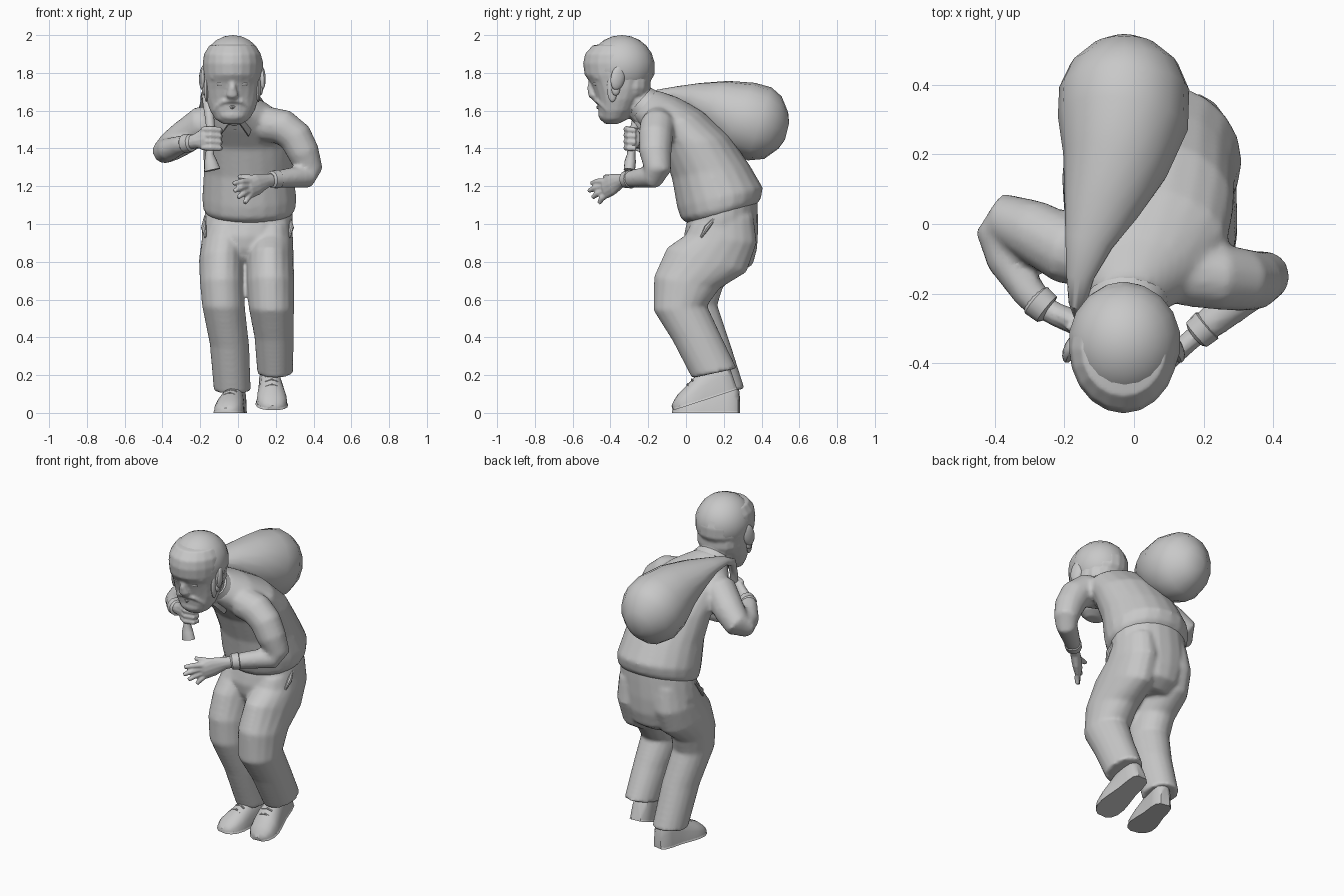
import bpy, bmesh, math
from mathutils import Vector, Matrix

grey = bpy.data.materials.new("plain_grey")
grey.diffuse_color = (0.58, 0.58, 0.58, 1)


def finish(name, bm):
    bmesh.ops.recalc_face_normals(bm, faces=bm.faces)
    me = bpy.data.meshes.new(name)
    bm.to_mesh(me)
    bm.free()
    me.materials.append(grey)
    ob = bpy.data.objects.new(name, me)
    bpy.context.collection.objects.link(ob)
    return ob


def loft(name, rings):
    """Skin a list of point rings and cap both ends."""
    bm = bmesh.new()
    vs = [[bm.verts.new(p) for p in r] for r in rings]
    n = len(vs[0])
    for a, b in zip(vs, vs[1:]):
        for i in range(n):
            j = (i + 1) % n
            bm.faces.new((a[i], a[j], b[j], b[i]))
    bm.faces.new(vs[0])
    bm.faces.new(vs[-1])
    return finish(name, bm)


def stack(name, rows, n=18):
    """Rows of x, y, z, half width, half depth, tilt in degrees."""
    rings = []
    for x, y, z, rx, ry, tilt in rows:
        t = math.radians(tilt)
        ring = []
        for i in range(n):
            a = math.tau * i / n
            d = ry * math.sin(a)
            ring.append((x + rx * math.cos(a), y + d * math.cos(t), z + d * math.sin(t)))
        rings.append(ring)
    return loft(name, rings)


def tube(name, path, ref=(1, 0, 0), n=12):
    """Rows of x, y, z, radius and optional second radius, swept along the path."""
    pts = [Vector(p[:3]) for p in path]
    rings = []
    for k, p in enumerate(path):
        t = (pts[min(k + 1, len(pts) - 1)] - pts[max(k - 1, 0)]).normalized()
        r = Vector(ref)
        u = (r - t * r.dot(t)).normalized()
        v = t.cross(u)
        ra, rb = p[3], p[-1]
        rings.append([pts[k] + u * ra * math.cos(math.tau * i / n) + v * rb * math.sin(math.tau * i / n)
                      for i in range(n)])
    return loft(name, rings)


def ball(name, loc, size, rot=(0, 0, 0), seg=14, rows=9):
    bm = bmesh.new()
    bmesh.ops.create_uvsphere(bm, u_segments=seg, v_segments=rows, radius=1)
    m = Matrix.LocRotScale(Vector(loc), None, None)
    m = m @ Matrix.Rotation(rot[2], 4, 'Z') @ Matrix.Rotation(rot[0], 4, 'X') @ Matrix.Diagonal((*size, 1))
    bmesh.ops.transform(bm, matrix=m, verts=bm.verts)
    return finish(name, bm)


def blend(name, parts, voxel, smooth):
    """Fuse overlapping parts into one softly blended skin."""
    bm = bmesh.new()
    for p in parts:
        bm.from_mesh(p.data)
        bpy.data.objects.remove(p)
    ob = finish(name, bm)
    r = ob.modifiers.new("fuse", 'REMESH')
    r.mode, r.voxel_size, r.use_smooth_shade = 'VOXEL', voxel, True
    s = ob.modifiers.new("soften", 'SMOOTH')
    s.factor, s.iterations = .5, smooth


# Jumper: leaning body and both sleeves
Y, Z = (0, 1, 0), (0, 0, 1)
body = stack("body", [
    (.06, .19, 1.05, .225, .185, 15), (.06, .185, 1.08, .245, .218, 14),
    (.06, .18, 1.14, .25, .233, 13), (.055, .13, 1.28, .235, .208, 10),
    (.05, .05, 1.43, .237, .187, 10), (.03, -.06, 1.54, .235, .165, 18),
    (.0, -.15, 1.605, .18, .125, 32), (-.02, -.225, 1.64, .105, .095, 48)], 20)
left = tube("left", [
    (.14, -.14, 1.53, .095), (.24, -.152, 1.512, .095), (.305, -.16, 1.46, .091), (.345, -.162, 1.38, .086),
    (.378, -.15, 1.285, .072), (.36, -.17, 1.25, .062), (.28, -.235, 1.245, .054), (.2, -.30, 1.237, .045)], Y, 14)
right = tube("right", [
    (-.08, -.1, 1.54, .09), (-.19, -.075, 1.525, .1), (-.29, -.02, 1.455, .09), (-.37, .01, 1.40, .077),
    (-.39, -.02, 1.385, .066), (-.365, -.1, 1.395, .061), (-.3, -.2, 1.42, .049), (-.26, -.24, 1.43, .043)], Z, 14)
blend("jumper", [body, left, right], .014, 3)
tube("left_cuff", [(.215, -.288, 1.239, .042), (.21, -.292, 1.238, .05),
                   (.18, -.318, 1.235, .046), (.175, -.322, 1.234, .036)], Y, 14)
tube("right_cuff", [(-.285, -.215, 1.423, .042), (-.28, -.22, 1.425, .051),
                    (-.25, -.245, 1.43, .047), (-.245, -.248, 1.43, .036)], Z, 14)

# Trousers: seat and two bent legs, the right knee further back
seat = stack("seat", [
    (.045, .20, .75, .13, .08, -10), (.045, .19, .80, .185, .165, -5), (.045, .187, .87, .22, .19, 0),
    (.045, .185, .95, .238, .198, 5), (.055, .19, 1.03, .236, .195, 12), (.06, .195, 1.09, .23, .19, 15)], 20)
leg_l = stack("leg_l", [
    (.197, .15, .21, .095, .122, 12), (.191, .055, .40, .104, .128, 8),
    (.177, -.03, .555, .12, .143, 5), (.172, .005, .69, .126, .178, -10),
    (.168, .11, .81, .127, .222, -17), (.172, .185, .92, .12, .192, -6), (.172, .19, 1.02, .11, .17, 8)])
leg_r = stack("leg_r", [
    (-.03, .20, .115, .098, .112, 6), (-.045, .115, .36, .104, .118, 8),
    (-.077, .035, .565, .113, .132, 3), (-.085, .05, .69, .117, .15, -8),
    (-.085, .135, .81, .122, .195, -14), (-.072, .188, .92, .12, .187, -6), (-.055, .19, 1.02, .11, .17, 8)])
blend("trousers", [seat, leg_l, leg_r], .012, 4)
for s, side in ((1, "left"), (-1, "right")):
    x = .05 + s * .232
    tube(side + "_pocket_lip", [(x - s * .01, .08, .93, .006), (x, .11, .98, .014),
                                (x - s * .008, .16, 1.04, .006)], n=8)


# Shoes: a flat-bottomed body, a wider sole and three laces
def shoe_ring(y, w, h, n=18):
    ring = []
    for i in range(n):
        a = math.tau * i / n
        s = math.sin(a)
        ring.append((w * math.cos(a), y, h * s ** .7 if s > 0 else 0))
    return ring


SHOE = [(-.07, .035, .025), (-.052, .07, .045), (-.02, .092, .072), (.03, .098, .098), (.08, .09, .125),
        (.15, .075, .165), (.22, .07, .185), (.265, .06, .18), (.285, .035, .12)]
for side, x, z, pitch, yaw, width in (("left", .185, .015, 18, 4, .84), ("right", -.065, 0, 0, -11, .8)):
    parts = [loft(side + "_shoe", [shoe_ring(*r) for r in SHOE]),
             loft(side + "_sole", [shoe_ring(y, w * 1.05, .022) for y, w, h in SHOE])]
    for k in range(3):
        y, h = .045 + .03 * k, .105 + .018 * k
        parts.append(tube(side + "_lace", [(-.04, y, h - .01, .005), (0, y, h + .002, .005),
                                           (.04, y, h - .01, .005)], Z, 6))
    m = Matrix.Translation((x, -.068, z)) @ Matrix.Rotation(math.radians(yaw), 4, 'Z')
    m = m @ Matrix.Rotation(math.radians(pitch), 4, 'X')
    m = m @ Matrix.Diagonal((width, 1, 1, 1)) @ Matrix.Translation((0, .07, 0))
    for p in parts:
        p.data.transform(m)

# Open left hand
hand = [tube("palm", [
    (.19, -.31, 1.235, .033, .03), (.15, -.345, 1.228, .038, .029), (.1, -.39, 1.21, .058, .029),
    (.06, -.425, 1.19, .057, .025), (.04, -.44, 1.183, .044, .017)], Z)]
for sx, sy, sz, ex, ey, ez in ((.06, -.43, 1.225, -.025, -.50, 1.215), (.05, -.435, 1.2, -.02, -.515, 1.175),
                               (.055, -.43, 1.175, 0, -.495, 1.14), (.065, -.42, 1.155, .035, -.46, 1.11),
                               (.11, -.385, 1.235, .0, -.43, 1.25)):
    hand.append(tube("finger", [(sx, sy, sz, .018), ((sx + ex) / 2, (sy + ey) / 2 - .005, (sz + ez) / 2 + .004, .017),
                                (ex, ey, ez, .012)], (.3, .3, 1), 8))
blend("left_hand", hand, .006, 1)

# Right fist gripping the neck of the sack
hand = [tube("palm", [(-.26, -.24, 1.43, .034), (-.22, -.262, 1.44, .04, .034), (-.175, -.28, 1.45, .064, .037),
                      (-.13, -.275, 1.455, .063, .035), (-.105, -.265, 1.455, .047, .024)], Z)]
for k in range(4):
    z = 1.405 + .032 * k
    hand.append(tube("finger", [(-.19, -.29, z, .015), (-.145, -.315, z, .018), (-.1, -.30, z - .003, .017),
                                (-.092, -.265, z - .005, .013)], Z, 8))
blend("right_hand", hand, .006, 1)

# Sack with its twisted neck over the shoulder
tube("sack", [
    (-.135, -.30, 1.285, .042, .03), (-.145, -.295, 1.33, .034, .03), (-.15, -.29, 1.37, .022, .022),
    (-.14, -.285, 1.45, .022, .022), (-.15, -.262, 1.56, .024, .022), (-.162, -.225, 1.65, .026, .024),
    (-.155, -.15, 1.685, .04, .026), (-.13, -.05, 1.685, .07, .045), (-.095, .05, 1.66, .11, .09),
    (-.055, .17, 1.62, .153, .148), (-.032, .29, 1.565, .188, .197), (-.028, .39, 1.53, .187, .203),
    (-.028, .46, 1.51, .155, .172), (-.028, .515, 1.495, .09, .10), (-.028, .535, 1.49, .04, .045)], n=16)

# Shirt collar and buttons
CX = -.03
stack("collar_band", [(-.022, -.22, 1.63, .12, .1, 48), (-.025, -.245, 1.652, .11, .093, 48),
                      (-.025, -.243, 1.648, .09, .08, 48)])
for s in (-1, 1):
    bm = bmesh.new()
    pts = [(-.02 + s * .008, -.295, 1.565), (-.02 + s * .11, -.235, 1.62),
           (-.02 + s * .115, -.21, 1.55), (-.02 + s * .075, -.225, 1.47)]
    f = bm.faces.new([bm.verts.new(p) for p in pts])
    ext = bmesh.ops.extrude_face_region(bm, geom=[f])["geom"]
    bmesh.ops.translate(bm, vec=(0, .015, -.008), verts=[v for v in ext if isinstance(v, bmesh.types.BMVert)])
    finish("collar_point", bm)
for z, y in ((1.5, -.215), (1.45, -.16)):
    ball("button", (-.015, y, z), (.008, .007, .008), seg=8, rows=5)

# Head: face, nose, beard and neck fused, with a hair cap over the skull
head = [
    stack("skull", [
        (CX, -.395, 1.53, .05, .035, 0), (CX, -.38, 1.555, .09, .072, 0), (CX, -.367, 1.60, .118, .097, 0),
        (CX, -.355, 1.66, .138, .119, 0), (CX, -.35, 1.715, .147, .143, 0), (CX, -.35, 1.75, .15, .159, 0),
        (CX, -.352, 1.79, .154, .185, 0), (CX, -.355, 1.85, .157, .19, 0), (CX, -.358, 1.90, .15, .177, 0),
        (CX, -.36, 1.945, .122, .135, 0), (CX, -.35, 1.955, .08, .09, 0)], 20),
    ball("nape", (-.027, -.28, 1.74), (.133, .095, .11)),
    tube("neck", [(CX, -.32, 1.69, .1), (CX + .005, -.26, 1.655, .095), (CX + .01, -.19, 1.59, .1)]),
    tube("nose", [(CX, -.495, 1.785, .014), (CX, -.502, 1.72, .021), (CX, -.495, 1.685, .033, .024),
                  (CX, -.475, 1.667, .029, .02)], n=10),
    ball("beard", (CX, -.42, 1.58), (.075, .045, .042))]
for s in (-1, 1):
    head += [
        tube("moustache", [(CX, -.478, 1.655, .013), (CX + s * .045, -.463, 1.65, .014),
                           (CX + s * .08, -.436, 1.625, .012), (CX + s * .095, -.415, 1.60, .009)], Z, 8),
        tube("brow", [(CX + s * .02, -.515, 1.778, .01), (CX + s * .065, -.50, 1.785, .012),
                      (CX + s * .11, -.465, 1.772, .008)], Z, 8)]
    ball("eye", (CX + s * .062, -.478, 1.742), (.028, .014, .011), (0, 0, s * .4), 10, 7)
    ball("ear", (CX + s * .153, -.36, 1.775), (.02, .04, .068), (math.radians(-12), 0, s * .35))
    ball("ear_lobe", (CX + s * .148, -.372, 1.71), (.014, .022, .03))
    ball("sideburn", (CX + s * .138, -.39, 1.72), (.012, .028, .075))
blend("face", head, .008, 2)
tube("lower_lip", [(CX - .045, -.443, 1.628, .006), (CX, -.465, 1.618, .01), (CX + .045, -.443, 1.628, .006)], Z, 8)
ball("hair", (-.027, -.34, 1.835), (.163, .174, .165), seg=18, rows=11)

# Smooth shading with crisp edges
bpy.ops.object.select_all(action='SELECT')
bpy.context.view_layer.objects.active = bpy.context.selected_objects[0]
bpy.ops.object.shade_smooth_by_angle(angle=math.radians(40))
